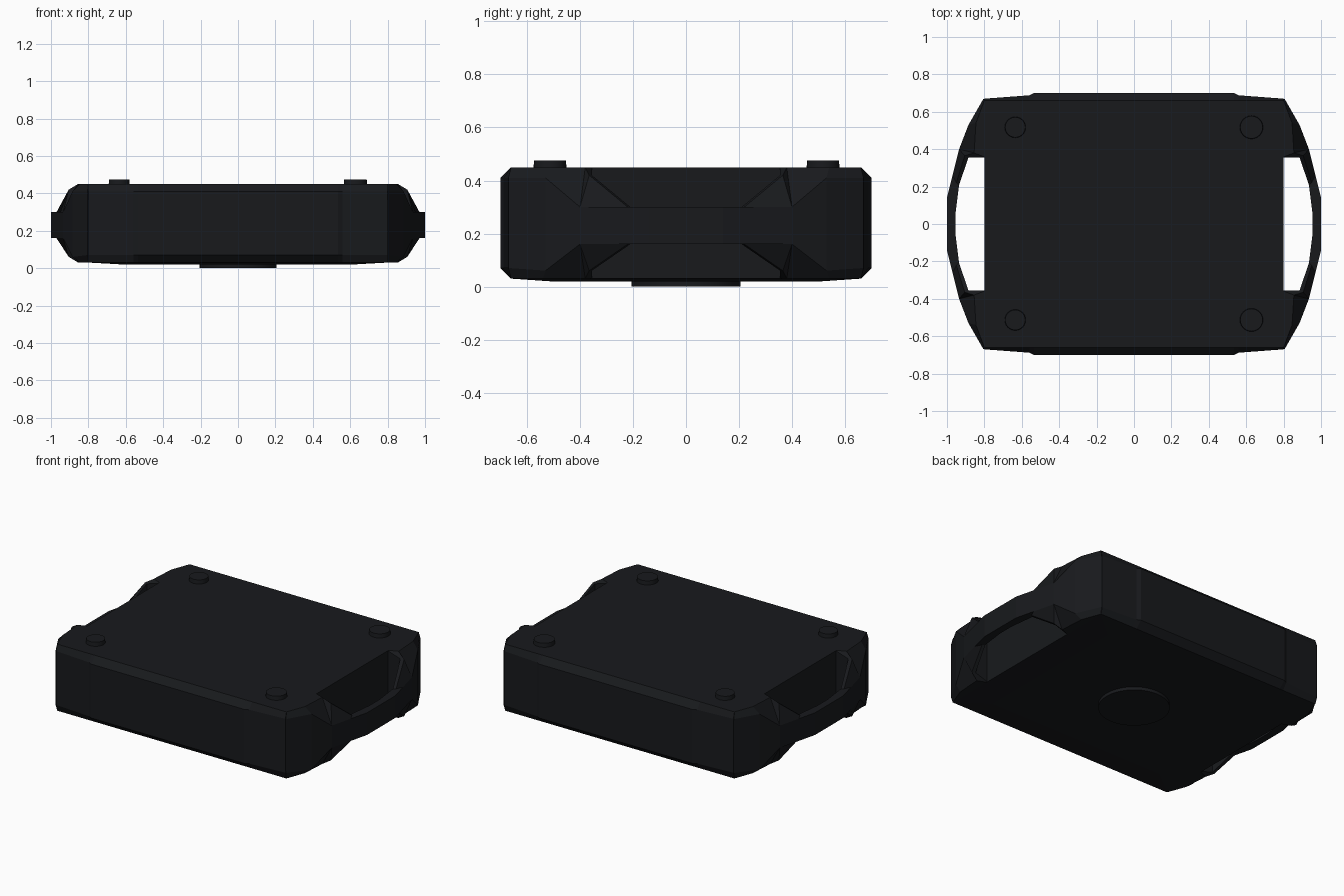
import bpy, bmesh, math

if "Cube" in bpy.data.objects:
    bpy.data.objects.remove(bpy.data.objects["Cube"])

black = bpy.data.materials.new("black_plastic")
black.diffuse_color = (0.009, 0.010, 0.012, 1)
black.use_nodes = True
black.node_tree.nodes["Principled BSDF"].inputs["Base Color"].default_value = black.diffuse_color


def loft(name, rings, closed_ends=True):
    """Skin a list of equal-length closed rings."""
    bm = bmesh.new()
    vs = [[bm.verts.new(p) for p in r] for r in rings]
    n = len(rings[0])
    for a, b in zip(vs, vs[1:]):
        for i in range(n):
            j = (i + 1) % n
            bm.faces.new((a[i], a[j], b[j], b[i]))
    if closed_ends:
        bm.faces.new(vs[0][::-1])
        bm.faces.new(vs[-1])
    bmesh.ops.remove_doubles(bm, verts=bm.verts, dist=0.0005)
    bmesh.ops.recalc_face_normals(bm, faces=bm.faces)
    me = bpy.data.meshes.new(name)
    bm.to_mesh(me)
    bm.free()
    ob = bpy.data.objects.new(name, me)
    bpy.context.collection.objects.link(ob)
    me.materials.append(black)
    return ob


def disc(name, x, y, z0, z1, r0, r1, sides):
    ring = lambda r, z: [(x + r * math.cos(2 * math.pi * i / sides),
                          y + r * math.sin(2 * math.pi * i / sides), z)
                         for i in range(sides)]
    ob = loft(name, [ring(r0, z0), ring(r1, z1)])
    for f in ob.data.polygons:
        f.use_smooth = abs(f.normal.z) < 0.9
    ob.data.set_sharp_from_angle(angle=math.radians(40))


# Main body: raised front and back panels, chamfered rims, slightly domed underside
quarter = [(0.80, 0.67), (0.56, 0.688), (0.535, 0.70)]
half = quarter + [(-x, y) for x, y in reversed(quarter)]
outline = half + [(-x, -y) for x, y in half]


def body_ring(z, inset=0.0, scale=1.0):
    return [(x * scale, math.copysign(0.66 if inset else abs(y), y) * scale, z)
            for x, y in outline]


loft("main_body", [body_ring(0.02, 1, 0.78), body_ring(0.03, 1), body_ring(0.07),
                   body_ring(0.41), body_ring(0.45, 1)])

# End handles: corner wings narrowing to a bowed bar
# each station: inner, middle and outer points as (x, y, top z, bottom z)
H, C, B = (0.45, 0.03), (0.42, 0.06), (0.30, 0.16)
stations = [
    ((0.79, 0.66, *H), (0.80, 0.66, *H), (0.805, 0.67, 0.41, 0.07)),
    ((0.79, 0.54, *H), (0.845, 0.54, *H), (0.885, 0.53, 0.41, 0.06)),
    ((0.79, 0.355, *H), (0.855, 0.38, *H), (0.935, 0.40, *B)),
    ((0.885, 0.355, *C), (0.905, 0.365, *C), (0.935, 0.40, *B)),
    ((0.935, 0.21, *B), (0.95, 0.22, *B), (0.97, 0.26, *B)),
    ((0.955, 0.05, *B), (0.975, 0.09, *B), (1.0, 0.14, *B)),
]


def handle_ring(st, sx, sy):
    top = [(sx * x, sy * y, t) for x, y, t, b in st]
    low = [(sx * x, sy * y, b) for x, y, t, b in st]
    return top + low[::-1]


for side, sx in (("right", 1), ("left", -1)):
    loft(side + "_handle", [handle_ring(s, sx, 1) for s in stations] +
         [handle_ring(s, sx, -1) for s in reversed(stations)])

# Top knobs, slightly larger on the right
for x, r in ((-0.635, 0.057), (0.628, 0.063)):
    for y in (-0.513, 0.517):
        disc("top_knob", x, y, 0.44, 0.475, r, r - 0.003, 24)

# Round base pad underneath
disc("base_pad", 0, 0, 0.0, 0.04, 0.205, 0.205, 40)
